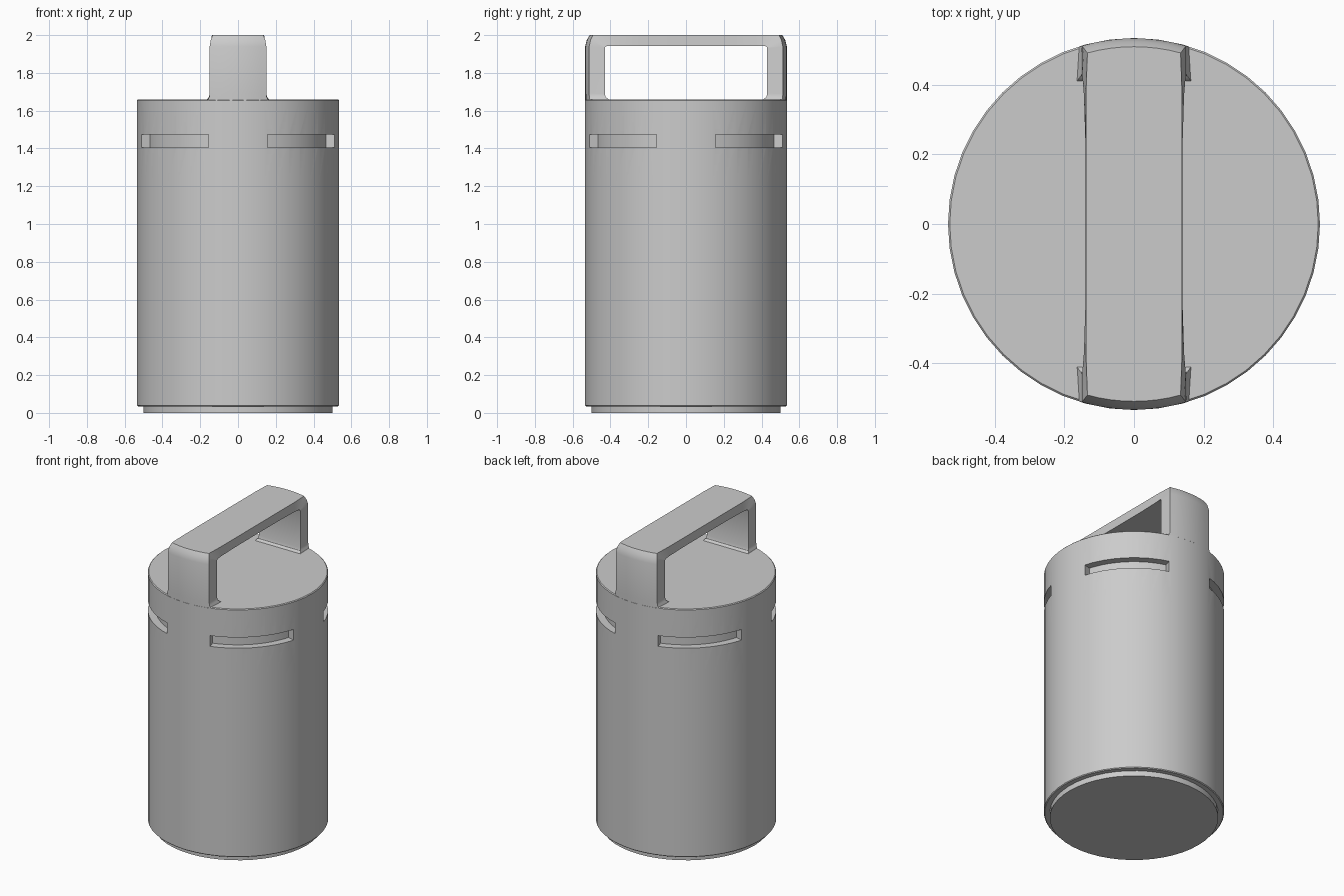
import bpy, bmesh, math

if "Cube" in bpy.data.objects:
    bpy.data.objects.remove(bpy.data.objects["Cube"])

SEG = 48      # sides of the round body
R = 0.535     # body radius


def make_object(name, verts, faces):
    mesh = bpy.data.meshes.new(name)
    mesh.from_pydata(verts, [], faces)
    bm = bmesh.new()
    bm.from_mesh(mesh)
    bmesh.ops.remove_doubles(bm, verts=bm.verts, dist=1e-5)
    bmesh.ops.recalc_face_normals(bm, faces=bm.faces)
    bm.to_mesh(mesh)
    bm.free()
    obj = bpy.data.objects.new(name, mesh)
    bpy.context.collection.objects.link(obj)
    return obj


def smooth(obj):
    bpy.ops.object.select_all(action='DESELECT')
    obj.select_set(True)
    bpy.context.view_layer.objects.active = obj
    bpy.ops.object.shade_smooth_by_angle(angle=math.radians(32))


def lathe(name, profile, cap_start=False, cap_end=False):
    verts, n = [], SEG
    for r, z in profile:
        verts += [(r * math.cos(2 * math.pi * i / n), r * math.sin(2 * math.pi * i / n), z)
                  for i in range(n)]
    faces = [(k * n + i, k * n + (i + 1) % n, (k + 1) * n + (i + 1) % n, (k + 1) * n + i)
             for k in range(len(profile) - 1) for i in range(n)]
    if cap_start:
        faces.append(tuple(range(n)))
    if cap_end:
        faces.append(tuple(range((len(profile) - 1) * n, len(profile) * n)))
    return make_object(name, verts, faces)


def loft(name, rings):
    n = len(rings[0])
    verts = [v for ring in rings for v in ring]
    faces = [(k * n + i, k * n + (i + 1) % n, (k + 1) * n + (i + 1) % n, (k + 1) * n + i)
             for k in range(len(rings) - 1) for i in range(n)]
    faces += [tuple(range(n)), tuple(range((len(rings) - 1) * n, len(rings) * n))]
    return make_object(name, verts, faces)


# Body: stepped base, middle band and slotted cap
base = lathe("base", [(0.5, 0), (0.5, 0.035), (R - 0.005, 0.035), (R, 0.04), (R, 0.49)],
             cap_start=True)
band = lathe("middle_band", [(R, 0.49), (R, 1.19)])
cap = lathe("cap", [(R, 1.19), (R, 1.655), (R - 0.005, 1.66)], cap_start=True, cap_end=True)

# Four curved slots centred on the diagonals
for q in range(4):
    rings = []
    for i in range(17):
        a = math.radians(90 * q + 17 + 56 * i / 16)
        rings.append([(r * math.cos(a), r * math.sin(a), z)
                      for r, z in ((0.487, 1.405), (0.6, 1.405), (0.6, 1.475), (0.487, 1.475))])
    cutter = loft("slot_cutter", rings)
    mod = cap.modifiers.new("slot", 'BOOLEAN')
    mod.operation = 'DIFFERENCE'
    mod.solver = 'EXACT'
    mod.object = cutter
    bpy.context.view_layer.objects.active = cap
    bpy.ops.object.modifier_apply(modifier=mod.name)
    bpy.data.objects.remove(cutter)


# Handle: cross-sections along one half of the arch, then mirrored
def section(side, outer_y, outer_z, outer_w, inner_y, inner_z, inner_w, curved):
    steps = [-1 + i / 4 for i in range(9)]
    ring = []
    for t in steps:
        x = t * outer_w
        y = math.sqrt(outer_y ** 2 - x * x) if curved else outer_y
        ring.append((x, side * y, outer_z))
    ring += [(t * inner_w, side * inner_y, inner_z) for t in reversed(steps)]
    return ring


E = R - 0.001
stations = [
    (E, 1.645, 0.160, 0.405, 1.645, 0.170, True),
    (E, 1.662, 0.157, 0.412, 1.662, 0.163, True),
    (E, 1.672, 0.152, 0.425, 1.672, 0.154, True),
    (E, 1.690, 0.150, 0.430, 1.690, 0.150, True),
    (E, 1.940, 0.150, 0.430, 1.930, 0.150, True),
    (0.525, 1.975, 0.144, 0.427, 1.938, 0.149, True),
    (0.510, 2.000, 0.134, 0.418, 1.942, 0.148, True),
    (0.380, 2.000, 0.138, 0.370, 1.942, 0.144, False),
    (0.240, 2.000, 0.138, 0.240, 1.942, 0.140, False),
]
middle = (0, 2.0, 0.138, 0, 1.942, 0.139, False)
rings = [section(1, *s) for s in stations] + [section(1, *middle)]
rings += [section(-1, *s) for s in reversed(stations)]
handle = loft("carry_handle", rings)

for part in (base, band, cap, handle):
    smooth(part)
